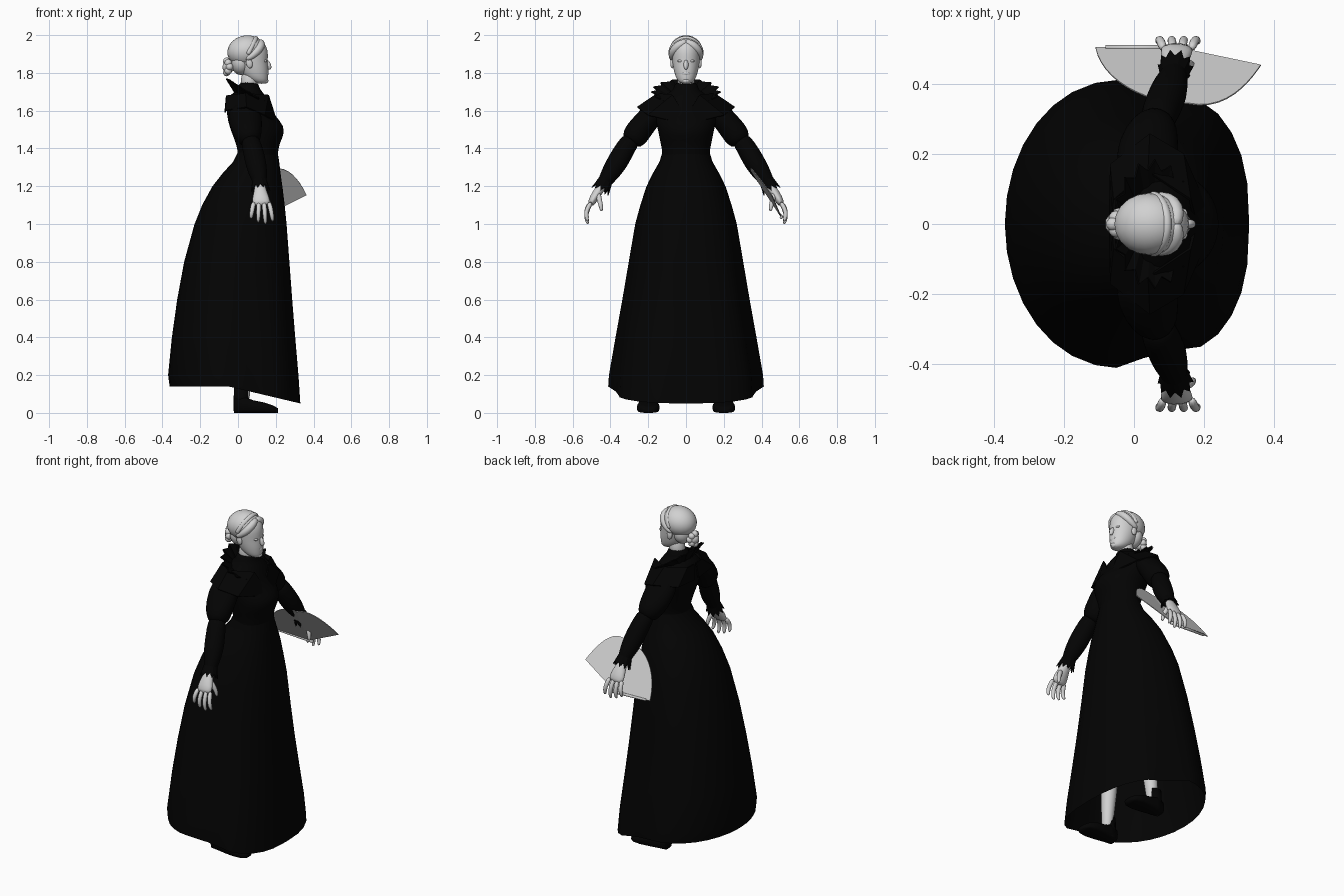
import bpy, bmesh, math
from mathutils import Vector, Matrix

cube = bpy.data.objects.get("Cube")
if cube:
    bpy.data.objects.remove(cube)


def material(name, value):
    m = bpy.data.materials.new(name)
    m.use_nodes = True
    colour = (value, value, value, 1)
    m.diffuse_color = colour
    m.node_tree.nodes["Principled BSDF"].inputs["Base Color"].default_value = colour
    return m


BLACK = material("black cloth", 0.001)
PALE = material("pale grey", 0.64)
PAPER = material("fan grey", 0.6)


def finish(name, bm, mat, smooth=True, subdiv=0, thick=0):
    bmesh.ops.recalc_face_normals(bm, faces=bm.faces)
    me = bpy.data.meshes.new(name)
    bm.to_mesh(me)
    bm.free()
    me.materials.append(mat)
    for p in me.polygons:
        p.use_smooth = smooth
    ob = bpy.data.objects.new(name, me)
    bpy.context.collection.objects.link(ob)
    if thick:
        mod = ob.modifiers.new("thickness", "SOLIDIFY")
        mod.thickness = thick
        mod.offset = 0
    if subdiv:
        mod = ob.modifiers.new("rounding", "SUBSURF")
        mod.levels = mod.render_levels = subdiv
    return ob


def loft(name, rings, mat, closed=True, caps=True, **kw):
    """Skin a list of equal-length point rows."""
    bm = bmesh.new()
    rows = [[bm.verts.new(p) for p in r] for r in rings]
    n = len(rows[0])
    for a, b in zip(rows, rows[1:]):
        for i in range(n if closed else n - 1):
            j = (i + 1) % n
            bm.faces.new((a[i], a[j], b[j], b[i]))
    if closed and caps:
        bm.faces.new(rows[0])
        bm.faces.new(rows[-1])
    return finish(name, bm, mat, **kw)


def oval(z, back, front, half, n=20, power=2.0, mid=0.5):
    """Horizontal ring, optionally squarer at the front."""
    cx = back + mid * (front - back)
    pts = []
    for i in range(n):
        a = math.tau * i / n
        c, s = math.cos(a), math.sin(a)
        e = 2 / power if c > 0 else 1
        x = cx + ((front - cx) * c ** e if c > 0 else (cx - back) * c)
        pts.append(Vector((x, half * math.copysign(abs(s) ** e, s), z)))
    return pts


def tube(name, path, radii, mat, n=10, subdiv=1):
    pts = [Vector(p) for p in path]
    whole = (pts[-1] - pts[0]).normalized()
    ref = Vector((0, 1, 0)) if abs(whole.x) > 0.8 else Vector((1, 0, 0))
    rings = []
    for k, p in enumerate(pts):
        d = (pts[min(k + 1, len(pts) - 1)] - pts[max(k - 1, 0)]).normalized()
        u = (ref - d * ref.dot(d)).normalized()
        v = d.cross(u)
        r = radii[k]
        ru, rv = r if isinstance(r, tuple) else (r, r)
        rings.append([p + u * ru * math.cos(math.tau * i / n) + v * rv * math.sin(math.tau * i / n)
                      for i in range(n)])
    return loft(name, rings, mat, subdiv=subdiv)


def ball(name, centre, size, mat, tilt=0):
    bm = bmesh.new()
    m = Matrix.Translation(centre) @ Matrix.Rotation(tilt, 4, "Y") @ Matrix.Diagonal((*size, 1))
    bmesh.ops.create_uvsphere(bm, u_segments=20, v_segments=14, radius=1, matrix=m)
    return finish(name, bm, mat)


# Skirt, with side folds and a hem that dips towards the toes
skirt = [(1.38, .0, .21, .125), (1.33, -.025, .218, .14), (1.27, -.08, .225, .175),
         (1.2, -.135, .235, .21), (1.1, -.19, .247, .243), (1.0, -.23, .257, .27),
         (.8, -.285, .272, .303), (.6, -.322, .287, .337), (.4, -.35, .303, .373),
         (.2, -.37, .32, .408), (.14, -.362, .33, .412)]
rings = []
for k, (z, b, f, h) in enumerate(skirt):
    fullness = k / (len(skirt) - 1)
    ring = oval(z, b, f, h, n=32, power=2 + .6 * fullness, mid=.45)
    for p in ring:
        p.y *= 1 - .11 * fullness ** 2 * max(0, 1 - abs(p.x - .09) / .12)
        if k == len(skirt) - 1:
            p.z = .14 - .09 * max(0, (p.x + .05) / .38)
    rings.append(ring)
loft("skirt", rings, BLACK, caps=False)

# Bodice and high neckband
bodice = [(1.33, -.02, .21, .137), (1.37, .0, .213, .123), (1.42, -.01, .218, .135),
          (1.47, -.03, .245, .145), (1.52, -.048, .247, .155), (1.57, -.06, .2, .168),
          (1.62, -.062, .172, .178), (1.67, -.055, .152, .14), (1.7, -.02, .13, .08),
          (1.72, .0, .112, .064), (1.755, .005, .108, .06)]
loft("bodice", [oval(*r) for r in bodice], BLACK, subdiv=1)
tube("neck", [(.055, 0, 1.71), (.06, 0, 1.75), (.068, 0, 1.82)], [.05, .048, .048], PALE)

# Standing collar with a saw-tooth rim
inner, outer = [], []
TEETH = 13
for i in range(2 * TEETH + 1):
    a = math.radians(-150 + 300 * i / (2 * TEETH))
    reach = 1 if i % 2 else .84
    drop = 1 - math.cos(a)
    inner.append((.055 - .065 * math.cos(a), .072 * math.sin(a), 1.685 - .03 * drop))
    outer.append((.055 - .118 * reach * math.cos(a), .185 * reach * math.sin(a),
                  1.735 + .035 * reach - .068 * drop))
loft("ruff_collar", [inner, outer], BLACK, closed=False, smooth=False, thick=.006)

# Head, lofted from chin to crown
head = [(1.742, .105, .148, .022), (1.757, .06, .16, .045), (1.785, .025, .161, .058),
        (1.82, .005, .163, .067), (1.86, -.015, .157, .073), (1.9, -.025, .161, .077),
        (1.94, -.02, .153, .074), (1.97, .0, .13, .058), (1.985, .03, .1, .03)]
loft("head", [oval(*r) for r in head], PALE, subdiv=1)
ball("nose", (.159, 0, 1.843), (.015, .013, .028), PALE, -.4)
ball("lips", (.155, 0, 1.796), (.007, .021, .009), PALE)
ball("chin", (.146, 0, 1.758), (.015, .02, .014), PALE)

# Swept-up hair, crown band, nape and bun
ball("hair", (.043, 0, 1.915), (.1, .089, .083), PALE, -.2)
ball("nape_hair", (.015, 0, 1.855), (.052, .068, .066), PALE)
band = []
for i in range(13):
    a = math.pi * i / 12
    band.append((.05 + .045 * math.sin(a), .083 * math.cos(a), 1.895 + .088 * math.sin(a)))
tube("crown_band", band, [.014] * len(band), PALE)
bm = bmesh.new()
for i in range(8):
    a = math.tau * i / 8
    at = Matrix.Translation((-.052 + .008 * math.cos(2 * a), .026 * math.cos(a), 1.832 + .03 * math.sin(a)))
    bmesh.ops.create_icosphere(bm, subdivisions=2, radius=.02, matrix=at)
bmesh.ops.create_icosphere(bm, subdivisions=2, radius=.034, matrix=Matrix.Translation((-.05, 0, 1.832)))
finish("hair_bun", bm, PALE)

for side, s in (("left", 1), ("right", -1)):
    def flip(points):
        return [(x, s * y, z) for x, y, z in points]

    # Eye, ear and front hair wave
    ball(side + "_eye", (.142, s * .03, 1.863), (.011, .014, .008), PALE)
    ball(side + "_ear", (.06, s * .073, 1.85), (.017, .01, .026), PALE, -.2)
    tube(side + "_hair_wave", flip([(.118, -.01, 1.968), (.126, .03, 1.955), (.112, .064, 1.925),
                                    (.08, .077, 1.893), (.04, .074, 1.868)]),
         [.014, .024, .024, .02, .012], PALE)

    # Shoulder cape running into the lapel
    top = [(-.06, .01, 1.68), (-.055, .07, 1.68), (.04, .15, 1.69), (.16, .07, 1.682), (.172, .02, 1.6)]
    low = [(-.068, .02, 1.59), (-.066, .17, 1.6), (.045, .257, 1.617), (.14, .2, 1.575), (.205, .05, 1.54)]
    loft(side + "_cape", [flip(top), flip(low)], BLACK, closed=False, smooth=False, thick=.008)

    # Puffed upper sleeve and fitted forearm
    tube(side + "_upper_sleeve",
         flip([(.035, .12, 1.625), (.035, .172, 1.59), (.04, .213, 1.54), (.048, .25, 1.495),
               (.06, .275, 1.458), (.07, .295, 1.425)]),
         [(.06, .05), (.09, .064), (.09, .066), (.082, .07), (.068, .07), .047], BLACK, 14)
    tube(side + "_lower_sleeve",
         flip([(.06, .28, 1.46), (.075, .32, 1.405), (.092, .358, 1.335), (.105, .397, 1.275),
               (.115, .43, 1.225), (.119, .445, 1.2)]),
         [.05, .054, .058, .052, .038, .034], BLACK, 14)

    # Flared cuff with points
    a0, axis = Vector((.113, s * .425, 1.232)), Vector((.1, s * .45, -.89)).normalized()
    u = Vector((1, 0, 0)).cross(axis).normalized()
    w = axis.cross(u)
    near, far = [], []
    for i in range(20):
        a = math.tau * i / 20
        spoke = u * math.cos(a) + w * math.sin(a)
        near.append(a0 + spoke * .036)
        far.append(a0 + axis * (.066 if i % 2 else .042) + spoke * (.05 if i % 2 else .042))
    loft(side + "_cuff", [near, far], BLACK, caps=False, smooth=False, thick=.004)

    # Hand with curled, spread fingers
    tube(side + "_palm",
         flip([(.115, .437, 1.215), (.118, .462, 1.175), (.121, .49, 1.135), (.124, .509, 1.095)]),
         [(.03, .026), (.034, .026), (.05, .025), (.05, .017)], PALE)
    for k, length in enumerate((.085, .105, .115, .1)):
        x = .084 + .0265 * k
        spread = (k - 1.3) * .006
        tube(f"{side}_finger_{k + 1}",
             flip([(x, .5, 1.118), (x + spread, .526, 1.112 - .35 * length),
                   (x + 1.6 * spread, .53, 1.112 - .7 * length), (x + 2 * spread, .518, 1.112 - length)]),
             [.0145, .0135, .0125, .008], PALE, 8)
    tube(side + "_thumb", flip([(.138, .466, 1.165), (.158, .458, 1.125), (.168, .45, 1.095), (.17, .447, 1.065)]),
         [.016, .015, .0125, .008], PALE, 8)

    # Shoe, heel counter and leg
    shoe = [(-.02, .036, .075), (.03, .046, .085), (.08, .054, .067), (.14, .06, .055),
            (.185, .052, .04), (.212, .028, .024)]
    sole = [(math.cos(math.tau * i / 16), math.sin(math.tau * i / 16)) for i in range(16)]
    loft(side + "_shoe", [[(x, s * .2 + h * math.copysign(abs(c) ** .5, c), t * max(0, .5 + .5 * (
        math.copysign(abs(q) ** .6, q)))) for c, q in sole] for x, h, t in shoe], BLACK)
    tube(side + "_heel_counter", [(.017, s * .198, .01), (.019, s * .198, .14)], [.042, .04], BLACK, subdiv=0)
    tube(side + "_leg", [(.03, s * .197, .04), (.032, s * .19, .14), (.035, s * .175, .3), (.04, s * .16, .45)],
         [.034, .036, .05, .055], PALE)

# Open hand fan with its guard stick
hub, tip = Vector((.125, .505, 1.035)), Vector((.238, -.05, .118))
tail, crest = Vector((-.235, 0, .01)), Vector((.03, -.16, .245))
rim = []
for i in range(25):
    f = math.cos(math.pi * i / 24)
    rise = 1 - f * f if f > 0 else math.sqrt(max(0, 1 - f * f))
    rim.append(hub + (tip * f if f > 0 else tail * -f) + crest * rise)
loft("fan_leaf", [[hub.lerp(p, .04) for p in rim], rim], PAPER, closed=False, smooth=False, thick=.004)
tube("fan_guard", [hub + Vector((.03, 0, 0)), hub + tail * .88], [.009, .007], PAPER, 8, 0)
